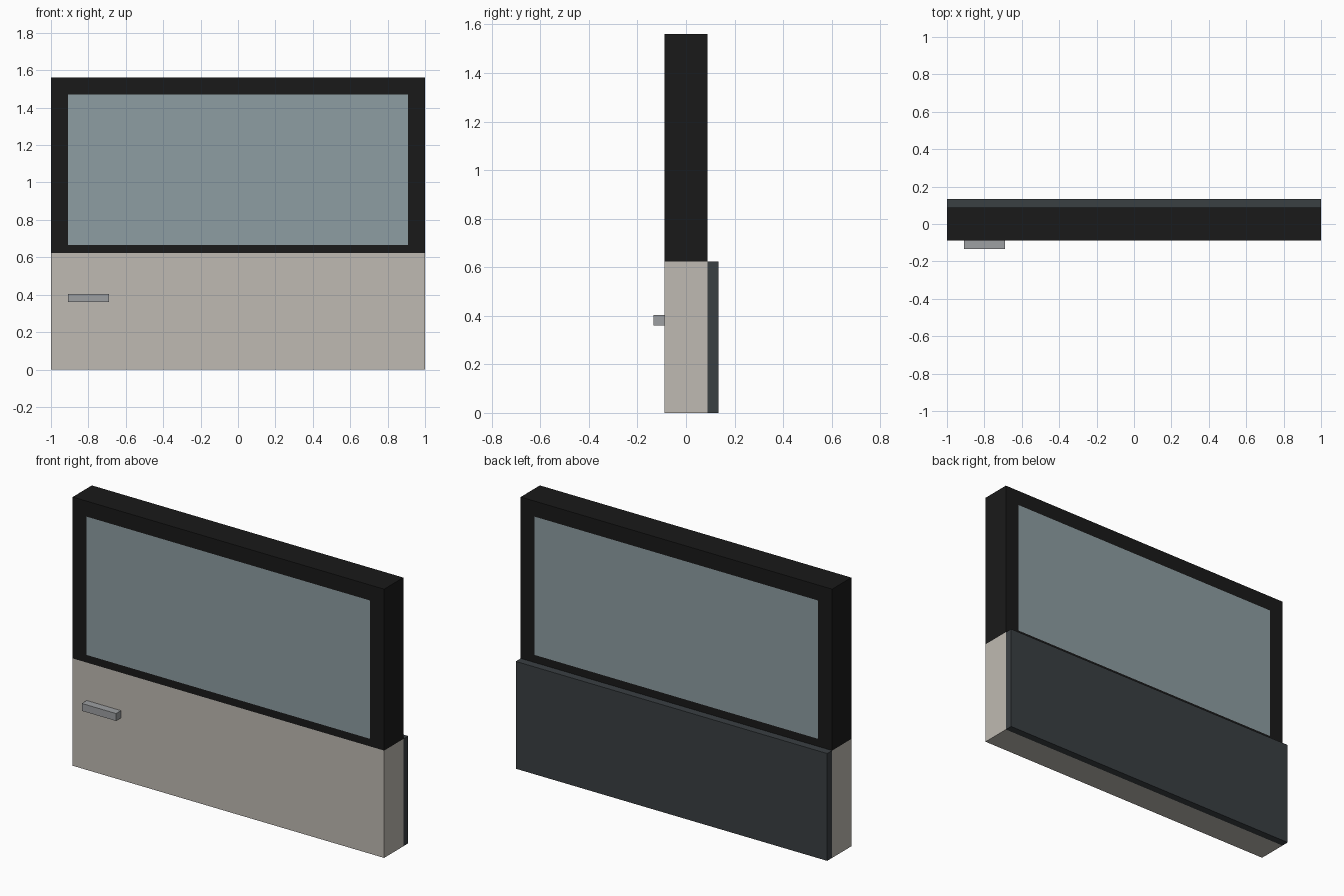
import bpy, bmesh

if "Cube" in bpy.data.objects:
    bpy.data.objects.remove(bpy.data.objects["Cube"])

W, D = 1.0, 0.088          # half width, half thickness of the door
SILL, TOP = 0.623, 1.56    # window sill height, overall height


def material(name, rgb):
    mat = bpy.data.materials.new(name)
    mat.diffuse_color = (*rgb, 1)
    mat.use_nodes = True
    mat.node_tree.nodes["Principled BSDF"].inputs["Base Color"].default_value = mat.diffuse_color
    return mat


def finish(bm, name, mat):
    bmesh.ops.recalc_face_normals(bm, faces=bm.faces)
    mesh = bpy.data.meshes.new(name)
    bm.to_mesh(mesh)
    bm.free()
    mesh.materials.append(mat)
    obj = bpy.data.objects.new(name, mesh)
    bpy.context.collection.objects.link(obj)
    return obj


def box(name, x, y, z, mat):
    bm = bmesh.new()
    bmesh.ops.create_cube(bm, size=1)
    for v in bm.verts:
        for i, (lo, hi) in enumerate((x, y, z)):
            v.co[i] = hi if v.co[i] > 0 else lo
    return finish(bm, name, mat)


def ring(name, outer, inner, y, mat):
    """Rectangular frame: a flat border of quads extruded through its depth."""
    bm = bmesh.new()
    loops = []
    for x0, x1, z0, z1 in (outer, inner):
        corners = ((x0, z0), (x1, z0), (x1, z1), (x0, z1))
        loops.append([bm.verts.new((cx, y[0], cz)) for cx, cz in corners])
    a, b = loops
    for i in range(4):
        j = (i + 1) % 4
        bm.faces.new((a[i], a[j], b[j], b[i]))
    res = bmesh.ops.extrude_face_region(bm, geom=bm.faces[:], use_keep_orig=True)
    moved = [g for g in res["geom"] if isinstance(g, bmesh.types.BMVert)]
    bmesh.ops.translate(bm, verts=moved, vec=(0, y[1] - y[0], 0))
    return finish(bm, name, mat)


paint = material("beige_paint", (0.52, 0.49, 0.445))
black = material("black_trim", (0.01, 0.01, 0.01))
glass = material("tinted_glass", (0.27, 0.34, 0.36))
dark = material("dark_lining", (0.042, 0.05, 0.055))
metal = material("grey_metal", (0.34, 0.35, 0.36))

# Lower door body
box("door_body", (-W, W), (-D, D), (0, SILL), paint)

# Window surround and flush pane
opening = (-0.91, 0.91, 0.667, 1.47)
ring("window_frame", (-W, W, SILL, TOP), opening, (-D, D), black)
box("window_pane", opening[:2], (-D, D), opening[2:], glass)

# Interior lining on the back
box("inner_panel", (-W, W), (D, 0.133), (0, SILL), dark)

# Door handle on the front
box("door_handle", (-0.91, -0.69), (-0.133, -D), (0.36, 0.403), metal)
